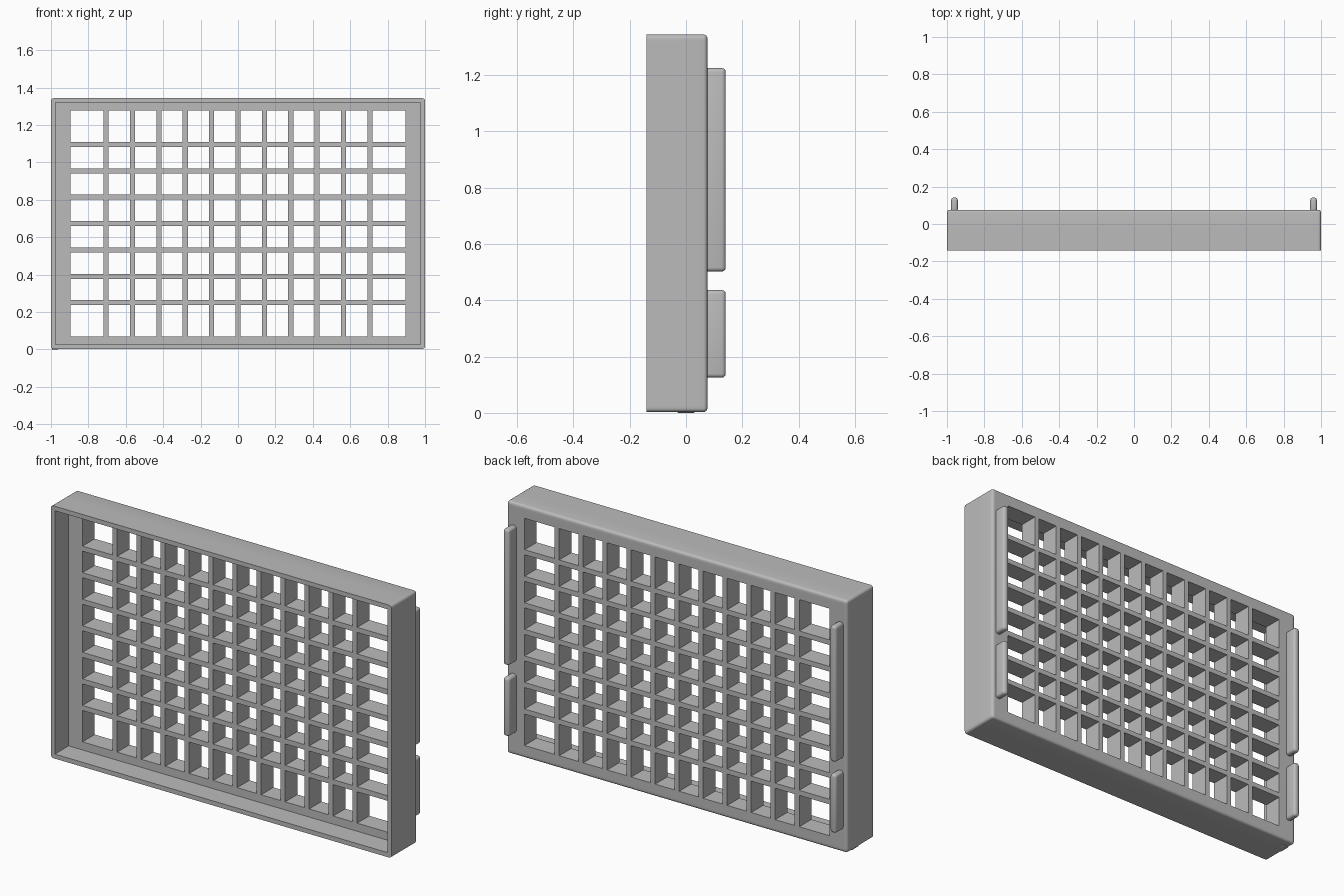
import bpy, bmesh
from mathutils import Vector

cube = bpy.data.objects.get("Cube")
if cube:
    bpy.data.objects.remove(cube, do_unlink=True)

grey = bpy.data.materials.new("plain grey")
grey.use_nodes = True
colour = (0.5, 0.5, 0.5, 1)
grey.diffuse_color = colour
grey.node_tree.nodes["Principled BSDF"].inputs["Base Color"].default_value = colour

FRONT, FLOOR, BACK = -0.141, -0.026, 0.076
BOTTOM, TOP, MID = 0.003, 1.343, 0.673
PITCH, BAR = 0.141, 0.027


def finish(bm, name):
    bmesh.ops.recalc_face_normals(bm, faces=bm.faces)
    mesh = bpy.data.meshes.new(name)
    bm.to_mesh(mesh)
    bm.free()
    mesh.materials.append(grey)
    obj = bpy.data.objects.new(name, mesh)
    bpy.context.collection.objects.link(obj)
    bpy.ops.object.select_all(action='DESELECT')
    obj.select_set(True)
    bpy.context.view_layer.objects.active = obj
    bpy.ops.object.shade_smooth_by_angle()
    return obj


def rounded_box(name, low, high, radius):
    low, high = Vector(low), Vector(high)
    bm = bmesh.new()
    bmesh.ops.create_cube(bm, size=1)
    for v in bm.verts:
        v.co = (low + high) / 2 + v.co * (high - low)
    bmesh.ops.bevel(bm, geom=bm.edges[:], offset=radius, segments=4,
                    profile=0.5, affect='EDGES')
    return finish(bm, name)


def lines(centre, outer, recess, opening, bars):
    """Grid lines along one axis: rim, recess, openings and bar edges."""
    pos = [-outer, -recess, -opening]
    for k in range(-bars, bars + 1):
        pos += [k * PITCH - BAR / 2, k * PITCH + BAR / 2]
    return [centre + p for p in pos + [opening, recess, outer]]


def extrude(bm, faces, y):
    geom = bmesh.ops.extrude_face_region(bm, geom=faces)["geom"]
    for v in geom:
        if isinstance(v, bmesh.types.BMVert):
            v.co.y = y
    return [f for f in geom if isinstance(f, bmesh.types.BMFace)]


# Tray: pierced plate with a raised rim on the front
xs = lines(0, 1, 0.977, 0.895, 5)
zs = lines(MID, TOP - MID, 0.646, 0.603, 3)
bm = bmesh.new()
grid = [[bm.verts.new((x, BACK, z)) for z in zs] for x in xs]


def is_open(i, n):
    return 2 <= i <= n - 4 and i % 2 == 0


for i in range(len(xs) - 1):
    for j in range(len(zs) - 1):
        if not (is_open(i, len(xs)) and is_open(j, len(zs))):
            bm.faces.new((grid[i][j], grid[i + 1][j],
                          grid[i + 1][j + 1], grid[i][j + 1]))
front = extrude(bm, bm.faces[:], FLOOR)
rim = []
for f in front:
    c = f.calc_center_median()
    if abs(c.x) > 0.977 or abs(c.z - MID) > 0.646:
        rim.append(f)
extrude(bm, rim, FRONT)
bmesh.ops.recalc_face_normals(bm, faces=bm.faces)

# Round the back edges and the four corners, leaving the front edge square
tests = [lambda p: p.x < -0.999, lambda p: p.x > 0.999,
         lambda p: p.z < BOTTOM + 0.001, lambda p: p.z > TOP - 0.001,
         lambda p: p.y > BACK - 0.001]
outer = [e for e in bm.edges
         if sum(all(t(v.co) for v in e.verts) for t in tests) >= 2]
bmesh.ops.bevel(bm, geom=outer, offset=0.014, segments=4, profile=0.5,
                affect='EDGES')
finish(bm, "grid_tray")

# Mounting rails on the back
for side, x in (("left", 0.96), ("right", -0.96)):
    for part, low, high in (("upper", 0.502, 1.224), ("lower", 0.125, 0.436)):
        rounded_box(f"{side}_{part}_rail", (x - 0.018, BACK - 0.01, low),
                    (x + 0.018, 0.141, high), 0.014)

# Small nub under the right end
rounded_box("bottom_nub", (-0.995, -0.03, 0), (-0.96, 0.03, 0.02), 0.004)
